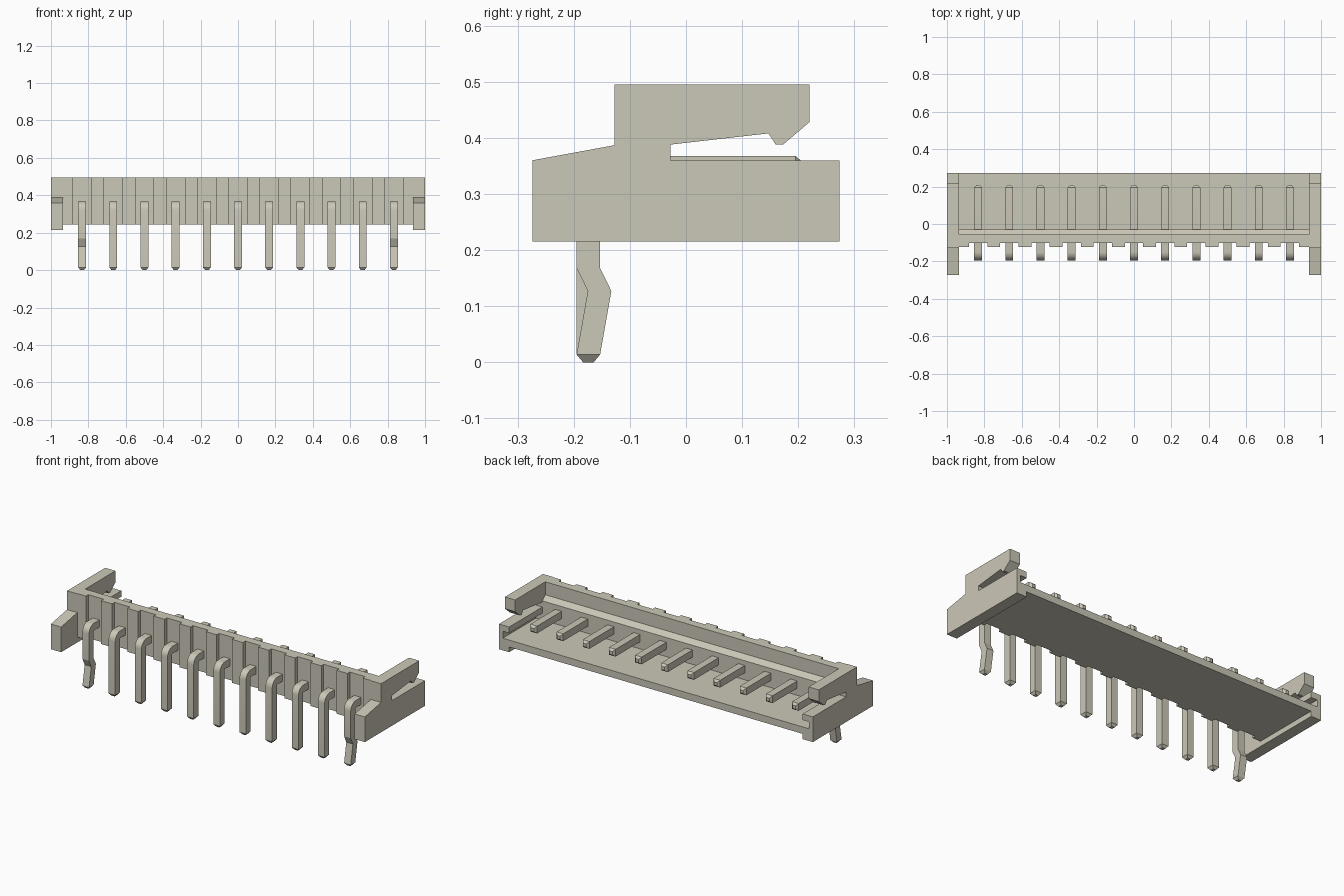
import bpy, bmesh
from math import sin, cos, pi
from mathutils import Vector

cube = bpy.data.objects.get("Cube")
if cube:
    bpy.data.objects.remove(cube, do_unlink=True)

COLOUR = (0.60, 0.58, 0.48, 1)
mat = bpy.data.materials.new("warm grey plastic")
mat.use_nodes = True
mat.diffuse_color = COLOUR
mat.node_tree.nodes["Principled BSDF"].inputs["Base Color"].default_value = COLOUR


def finish(name, bm):
    bmesh.ops.recalc_face_normals(bm, faces=bm.faces)
    mesh = bpy.data.meshes.new(name)
    bm.to_mesh(mesh)
    bm.free()
    mesh.materials.append(mat)
    ob = bpy.data.objects.new(name, mesh)
    bpy.context.collection.objects.link(ob)
    return ob


def extrude(name, points, offset):
    """Extrude a closed 3D outline by an offset vector."""
    bm = bmesh.new()
    face = bm.faces.new([bm.verts.new(p) for p in points])
    ext = bmesh.ops.extrude_face_region(bm, geom=[face])["geom"]
    bmesh.ops.translate(bm, vec=Vector(offset),
                        verts=[v for v in ext if isinstance(v, bmesh.types.BMVert)])
    return finish(name, bm)


def box(name, x0, x1, y0, y1, z0, z1):
    return extrude(name, [(x0, y0, z0), (x1, y0, z0), (x1, y1, z0), (x0, y1, z0)],
                   (0, 0, z1 - z0))


PINS, PITCH = 11, 1 / 6
pin_x = [(i - (PINS - 1) / 2) * PITCH for i in range(PINS)]
INNER = 0.935
FLOOR_Z, FLOOR_TOP, TOP = 0.245, 0.285, 0.495
BACK = 0.274

# Floor tray
box("floor", -INNER, INNER, -0.06, BACK, FLOOR_Z, FLOOR_TOP)

# Front wall with a shallow recess at every pin
front, recess, half = -0.124, -0.102, 0.049
outline = [(INNER, -0.055), (-INNER, -0.055), (-INNER, front)]
for x in pin_x:
    outline += [(x - half, front), (x - half, recess), (x + half, recess), (x + half, front)]
outline.append((INNER, front))
extrude("front_wall", [(x, y, FLOOR_Z) for x, y in outline], (0, 0, TOP - FLOOR_Z))

# Thicker lower part of the wall with a sloped ledge on top
ledge = [(-0.055, FLOOR_TOP), (-0.029, FLOOR_TOP), (-0.029, 0.395), (-0.055, 0.42)]
extrude("wall_ledge", [(-INNER, y, z) for y, z in ledge], (2 * INNER, 0, 0))

# Side plates with hooked arm, grooved on the inside above the floor
plate = [(-0.274, 0.215), (BACK, 0.215), (BACK, 0.36), (-0.028, 0.36),
         (-0.028, 0.388), (0.147, 0.408), (0.16, 0.388), (0.173, 0.388),
         (0.22, 0.428), (0.22, TOP), (-0.127, TOP), (-0.127, 0.387), (-0.274, 0.36)]
for side, name in ((1, "left"), (-1, "right")):
    ob = extrude(name + "_side_plate", [(side * INNER, y, z) for y, z in plate],
                 (side * (1 - INNER), 0, 0))
    x0, x1 = sorted((side * 0.9, side * 0.975))
    cutter = box(name + "_groove_cutter", x0, x1, -0.029, 0.4, FLOOR_TOP, 0.325)
    cutter.hide_render = True
    mod = ob.modifiers.new("groove", 'BOOLEAN')
    mod.operation, mod.solver, mod.object = 'DIFFERENCE', 'EXACT', cutter
    bpy.context.view_layer.objects.active = ob
    bpy.ops.object.modifier_apply(modifier=mod.name)
    bpy.data.objects.remove(cutter, do_unlink=True)

# Bent square pins: rings of (y, z, section angle, scale) along the path
R, BEND, LEG_Y, PIN_Z = 0.021, 0.025, -0.174, 0.347


def make_pin(name, x, kinked):
    rings = [(0.208, PIN_Z, pi / 2, 0.45), (0.195, PIN_Z, pi / 2, 1)]
    for i in range(7):
        a = pi / 2 + i * pi / 12
        rings.append((LEG_Y + BEND + BEND * cos(a), PIN_Z - BEND + BEND * sin(a), a, 1))
    if kinked:
        rings += [(LEG_Y, 0.168, pi, 1), (LEG_Y + 0.02, 0.127, pi, 1)]
    rings += [(LEG_Y, 0.014, pi, 1), (LEG_Y, 0, pi, 0.45)]
    bm = bmesh.new()
    loops = []
    for y, z, a, s in rings:
        loops.append([bm.verts.new((x + u * R * s, y + v * R * s * cos(a), z + v * R * s * sin(a)))
                      for u, v in ((-1, -1), (1, -1), (1, 1), (-1, 1))])
    for p, q in zip(loops, loops[1:]):
        for k in range(4):
            n = (k + 1) % 4
            bm.faces.new((p[k], p[n], q[n], q[k]))
    bm.faces.new(loops[0])
    bm.faces.new(loops[-1])
    ob = finish(name, bm)
    bpy.ops.object.select_all(action='DESELECT')
    ob.select_set(True)
    bpy.context.view_layer.objects.active = ob
    bpy.ops.object.shade_smooth_by_angle(angle=pi / 9)


for i, x in enumerate(pin_x):
    make_pin(f"pin_{i + 1}", x, i in (0, PINS - 1))
